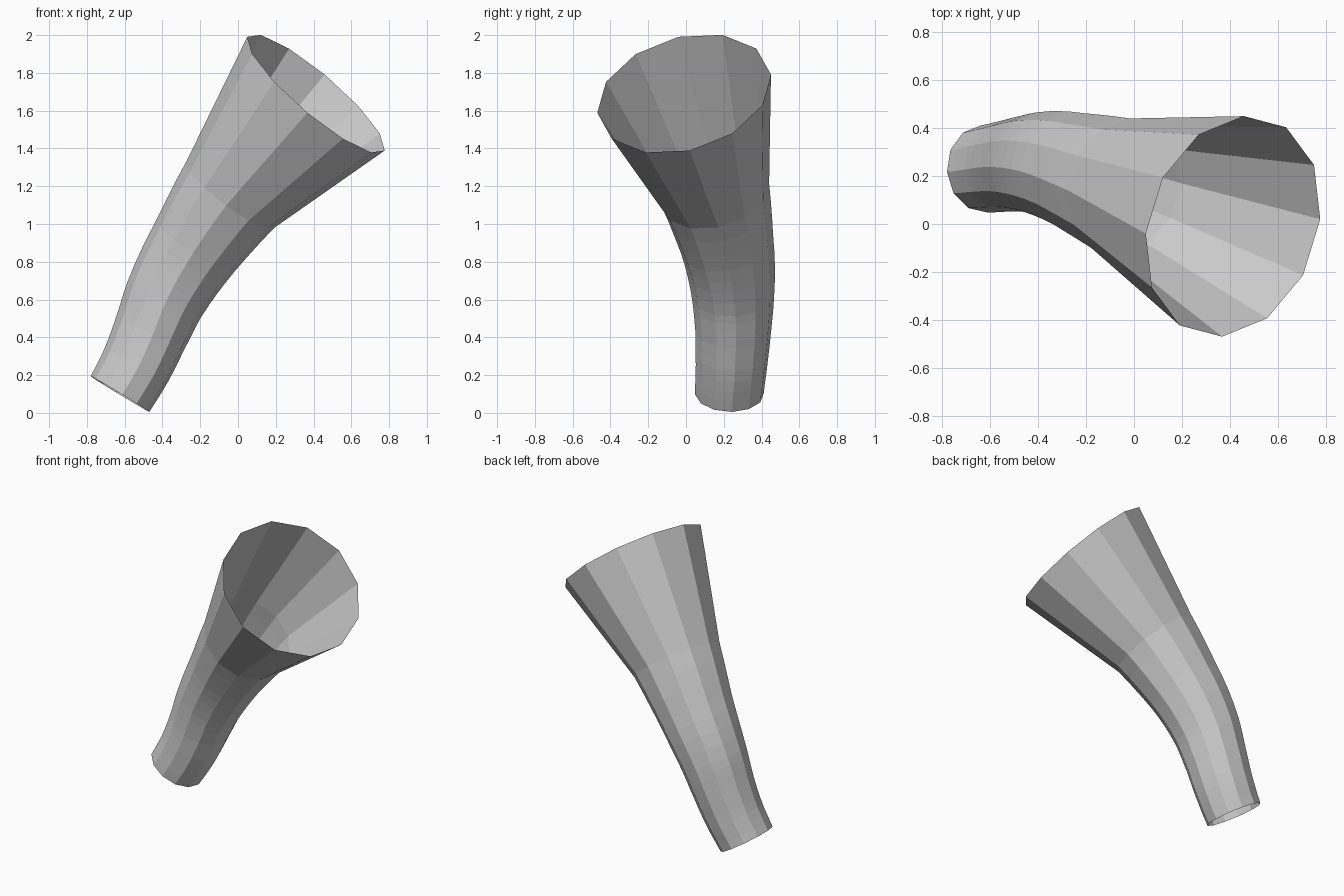
import bpy, bmesh, math
from mathutils import Vector

if "Cube" in bpy.data.objects:
    bpy.data.objects.remove(bpy.data.objects["Cube"])

SIDES = 12
# Spine stations: centre, direction, radius
KEYS = [
    ((-0.625, 0.23, 0.10), (0.52, 0.02, 0.853), 0.182),
    ((-0.54, 0.241, 0.25), (0.46, 0.04, 0.885), 0.190),
    ((-0.465, 0.25, 0.42), (0.40, 0.02, 0.915), 0.200),
    ((-0.388, 0.25, 0.605), (0.44, -0.03, 0.90), 0.217),
    ((-0.225, 0.218, 0.885), (0.54, -0.17, 0.825), 0.248),
    ((-0.04, 0.155, 1.155), (0.59, -0.21, 0.78), 0.292),
    ((0.413, -0.01, 1.69), (0.632, -0.226, 0.741), 0.473),
]
STEPS = [3, 3, 4, 4, 3, 1]  # the flared mouth is one straight section


def stations():
    """Smooth the spine between its stations."""
    for i, n in enumerate(STEPS):
        a, da, ra = KEYS[i]
        b, db, rb = KEYS[i + 1]
        a, b = Vector(a), Vector(b)
        da, db = Vector(da).normalized(), Vector(db).normalized()
        length = (b - a).length
        for k in range(n):
            t = k / n
            h = t * t * (3 - 2 * t)
            pos = (a * (1 - h) + b * h
                   + da * length * (t * (1 - t) ** 2)
                   + db * length * (t * t * (t - 1)))
            yield pos, da.lerp(db, t).normalized(), ra + (rb - ra) * t
    c, d, r = KEYS[-1]
    yield Vector(c), Vector(d).normalized(), r


# Open flared tube, swept ring by ring
bm = bmesh.new()
seam = Vector((-0.769, -0.064, 0.636))
rings = []
for pos, d, r in stations():
    u = (seam - d * seam.dot(d)).normalized()
    v = d.cross(u)
    ring = []
    for k in range(SIDES):
        ang = 2 * math.pi * k / SIDES
        ring.append(bm.verts.new(pos + (u * math.cos(ang) + v * math.sin(ang)) * r))
    rings.append(ring)
for lo, hi in zip(rings, rings[1:]):
    for k in range(SIDES):
        j = (k + 1) % SIDES
        bm.faces.new((lo[k], lo[j], hi[j], hi[k]))

mesh = bpy.data.meshes.new("flared_tube")
bm.to_mesh(mesh)
bm.free()
tube = bpy.data.objects.new("flared_tube", mesh)
bpy.context.collection.objects.link(tube)

# Plain grey
grey = bpy.data.materials.new("light grey")
grey.diffuse_color = (0.6, 0.6, 0.6, 1)
grey.use_nodes = True
grey.node_tree.nodes["Principled BSDF"].inputs["Base Color"].default_value = grey.diffuse_color
mesh.materials.append(grey)
